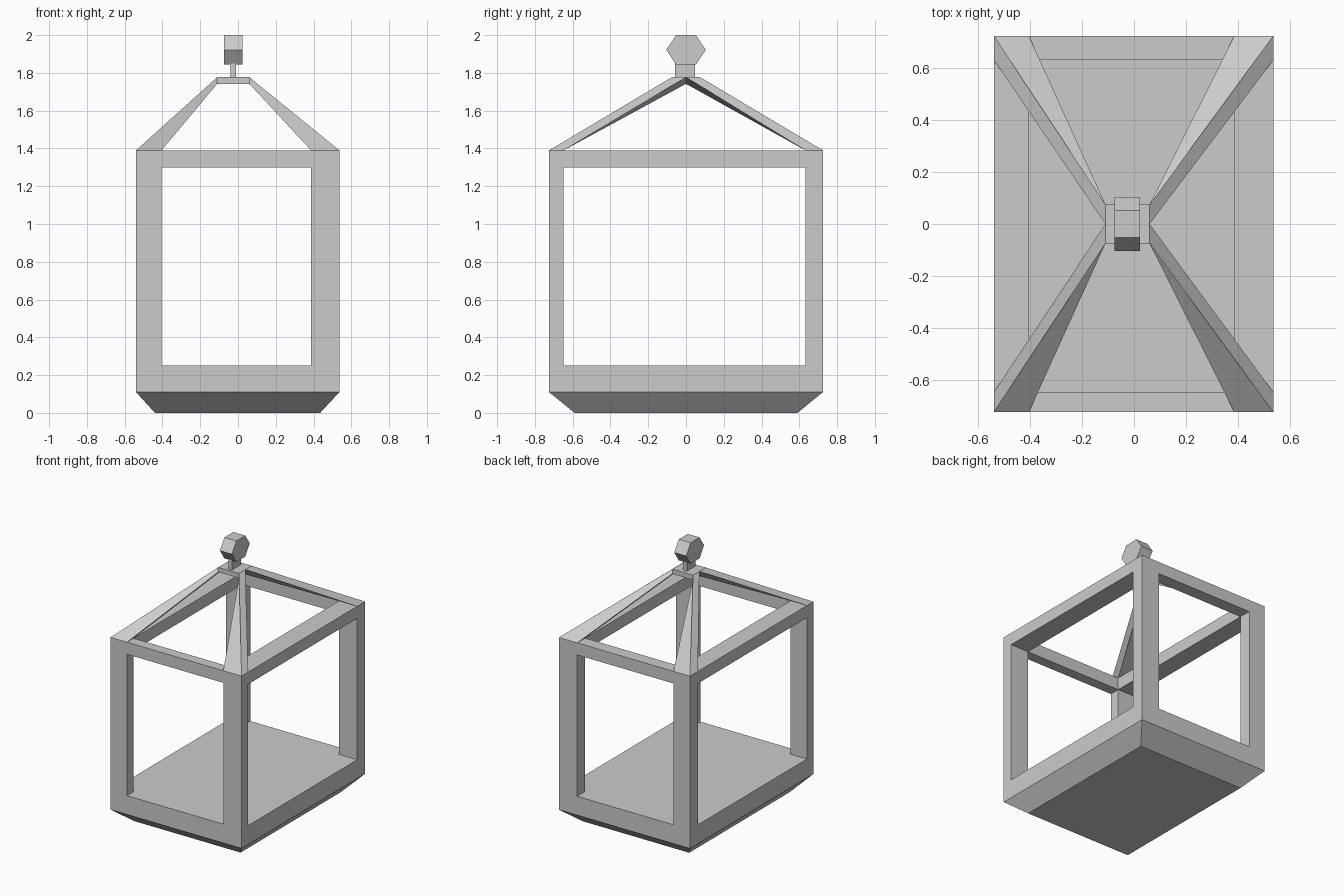
import bpy, bmesh, math
from itertools import product

if "Cube" in bpy.data.objects:
    bpy.data.objects.remove(bpy.data.objects["Cube"])


def finish(bm, name):
    bmesh.ops.remove_doubles(bm, verts=bm.verts, dist=1e-5)
    bmesh.ops.recalc_face_normals(bm, faces=bm.faces)
    me = bpy.data.meshes.new(name)
    bm.to_mesh(me)
    bm.free()
    ob = bpy.data.objects.new(name, me)
    bpy.context.collection.objects.link(ob)
    return ob


def loft(name, lower, upper):
    """Solid between two matching loops of points."""
    bm = bmesh.new()
    a = [bm.verts.new(p) for p in lower]
    b = [bm.verts.new(p) for p in upper]
    n = len(a)
    bm.faces.new(a)
    bm.faces.new(b[::-1])
    for i in range(n):
        j = (i + 1) % n
        bm.faces.new((a[i], b[i], b[j], a[j]))
    return finish(bm, name)


def rect(x0, x1, y0, y1, z):
    return [(x0, y0, z), (x1, y0, z), (x1, y1, z), (x0, y1, z)]


# Open cage: a 3x3x3 lattice with the window and roof cells left empty
X = (-0.54, -0.405, 0.387, 0.537)
Y = (-0.725, -0.648, 0.632, 0.725)
Z = (0.11, 0.25, 1.30, 1.39)


def solid(c):
    i, j, k = c
    if min(c) < 0 or max(c) > 2:
        return False
    if k == 0:
        return True
    return (i != 1 and j != 1) if k == 1 else (i, j) != (1, 1)


bm = bmesh.new()
for c in product(range(3), repeat=3):
    if not solid(c):
        continue
    for axis, side in product(range(3), (0, 1)):
        nb = list(c)
        nb[axis] += 2 * side - 1
        if solid(nb) or (axis == 2 and nb[2] < 0):
            continue
        u, v = [a for a in range(3) if a != axis]
        ring = []
        for du, dv in ((0, 0), (1, 0), (1, 1), (0, 1)):
            q = list(c)
            q[axis] += side
            q[u] += du
            q[v] += dv
            ring.append(bm.verts.new((X[q[0]], Y[q[1]], Z[q[2]])))
        bm.faces.new(ring)

# Tapered underside, joined to the cage
bot = rect(-0.44, 0.435, -0.59, 0.59, 0)
bm.faces.new([bm.verts.new(p) for p in bot])
for s in range(4):
    along = X if s in (0, 2) else Y
    fixed = (Y[0], X[3], Y[3], X[0])[s]
    pts = [(t, fixed, Z[0]) if s in (0, 2) else (fixed, t, Z[0]) for t in along]
    if s > 1:
        pts.reverse()
    bm.faces.new([bm.verts.new(p) for p in [bot[(s + 1) % 4], bot[s]] + pts])
finish(bm, "cage_frame")

# Roof hub plate
HX0, HX1, HY, H0, H1 = -0.11, 0.06, 0.075, 1.742, 1.777
loft("roof_hub", rect(HX0, HX1, -HY, HY, H0), rect(HX0, HX1, -HY, HY, H1))

# Four tapering roof struts from the posts to the hub
for xo, xi, hx, xn in ((X[0], X[1], HX0, "left"), (X[3], X[2], HX1, "right")):
    for yo, yi, hy, yn in ((Y[0], Y[1], -HY, "front"), (Y[3], Y[2], HY, "back")):
        loft(f"roof_strut_{yn}_{xn}",
             rect(xo, xi, yo, yi, Z[3]),
             [(hx, hy, H1), (hx, hy, H0), (hx, 0, H0), (hx, 0, H1)])

# Neck and six-sided hanging knob
loft("neck", rect(-0.04, -0.01, -0.057, 0.047, 1.77), rect(-0.04, -0.01, -0.057, 0.047, 1.85))
hexagon = [(0.105 * math.cos(math.radians(60 * i)),
            1.922 + 0.09 * math.sin(math.radians(60 * i))) for i in range(6)]
loft("hanging_knob", [(-0.075, y, z) for y, z in hexagon], [(0.023, y, z) for y, z in hexagon])
